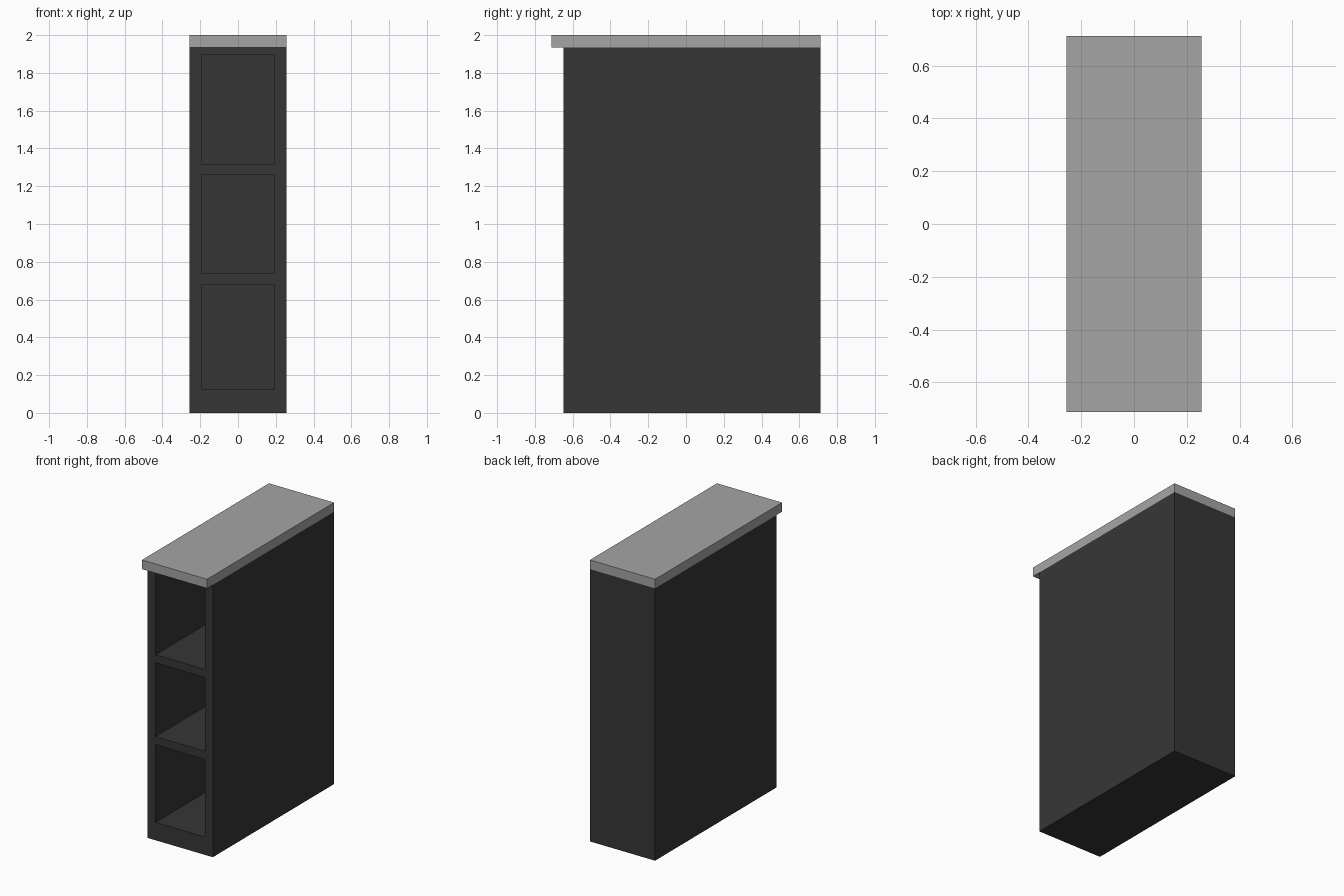
import bpy, bmesh
from mathutils import Matrix, Vector

if "Cube" in bpy.data.objects:
    bpy.data.objects.remove(bpy.data.objects["Cube"])


def material(name, value):
    m = bpy.data.materials.new(name)
    m.diffuse_color = (value, value, value, 1)
    m.use_nodes = True
    m.node_tree.nodes["Principled BSDF"].inputs["Base Color"].default_value = m.diffuse_color
    return m


def box(name, lo, hi, mat):
    """Axis-aligned box between two corners."""
    lo, hi = Vector(lo), Vector(hi)
    bm = bmesh.new()
    bmesh.ops.create_cube(bm, size=1, matrix=Matrix.Translation((lo + hi) / 2)
                          @ Matrix.Diagonal((*(hi - lo), 1)))
    mesh = bpy.data.meshes.new(name)
    bm.to_mesh(mesh)
    bm.free()
    mesh.materials.append(mat)
    obj = bpy.data.objects.new(name, mesh)
    bpy.context.collection.objects.link(obj)
    return obj


charcoal = material("charcoal", 0.037)
light_grey = material("light grey", 0.375)

W, FRONT, BACK, TOP = 0.256, -0.648, 0.713, 1.935
WALL = 0.062

# Cabinet carcass
cabinet = box("cabinet_body", (-W, FRONT, 0), (W, BACK, TOP), charcoal)

# Three open compartments hollowed out from the front
for i, (z0, z1) in enumerate([(0.127, 0.679), (0.737, 1.26), (1.318, 1.897)]):
    cutter = box(f"compartment_cutter_{i + 1}", (-W + WALL, FRONT - 0.1, z0),
                 (W - WALL, BACK - WALL, z1), charcoal)
    cutter.hide_render = True
    mod = cabinet.modifiers.new(f"compartment_{i + 1}", "BOOLEAN")
    mod.operation = "DIFFERENCE"
    mod.solver = "EXACT"
    mod.object = cutter
    bpy.context.view_layer.objects.active = cabinet
    bpy.ops.object.modifier_apply(modifier=mod.name)
    bpy.data.objects.remove(cutter)

# Countertop overhanging the front
box("countertop", (-W, -BACK, TOP), (W, BACK, 2), light_grey)
